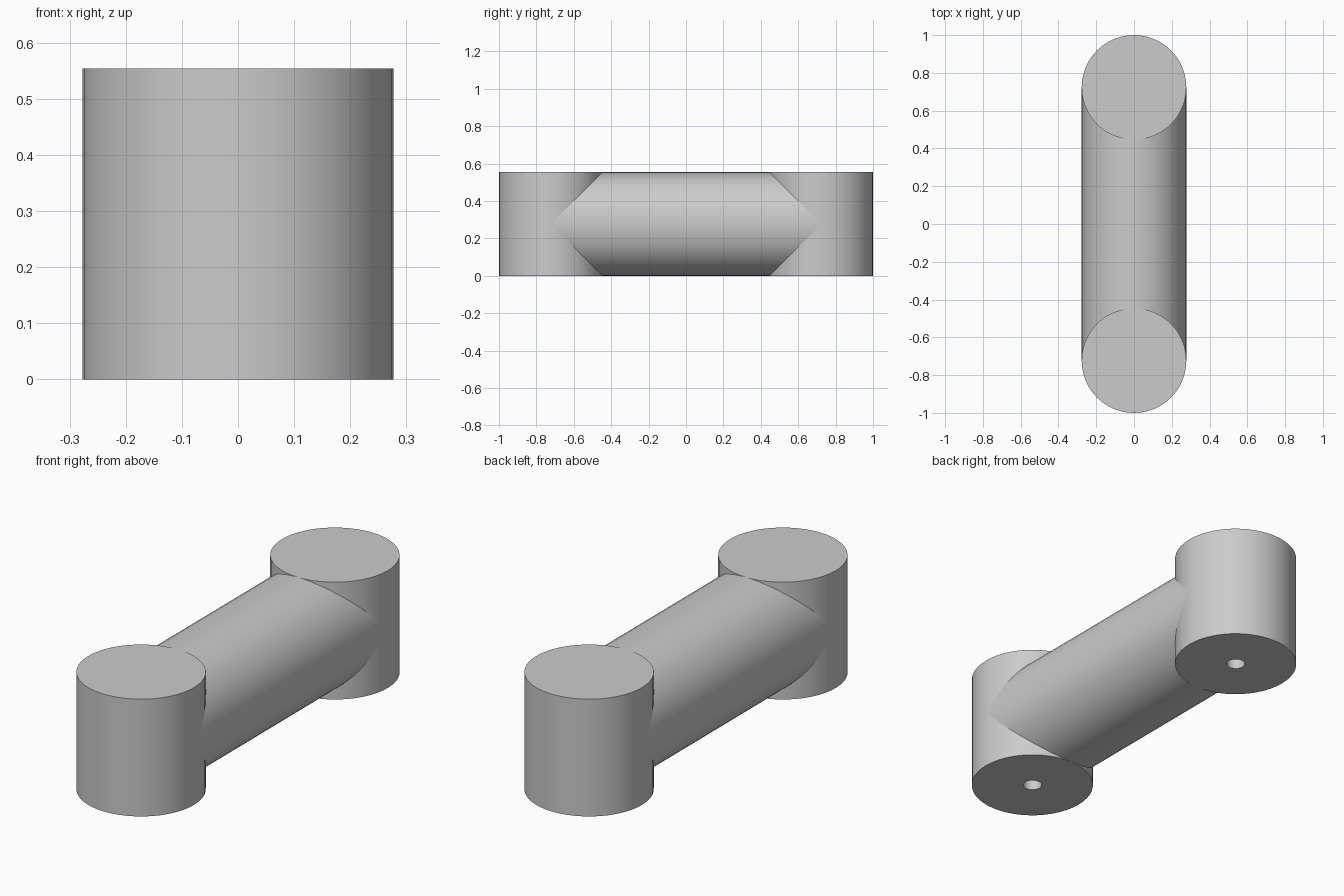
import bpy
import bmesh
from math import cos, sin, pi, radians

if "Cube" in bpy.data.objects:
    bpy.data.objects.remove(bpy.data.objects["Cube"], do_unlink=True)

R = 0.277          # radius of posts and bar
H = 2 * R          # post height
Y = 1 - R          # post centre distance
BORE, DEPTH = 0.042, 0.3
SIDES = 48

grey = bpy.data.materials.new("plain_grey")
grey.use_nodes = True
colour = (0.6, 0.6, 0.6, 1)
grey.diffuse_color = colour
grey.node_tree.nodes["Principled BSDF"].inputs["Base Color"].default_value = colour


def finish(name, bm):
    bmesh.ops.recalc_face_normals(bm, faces=bm.faces[:])
    mesh = bpy.data.meshes.new(name)
    bm.to_mesh(mesh)
    bm.free()
    mesh.materials.append(grey)
    obj = bpy.data.objects.new(name, mesh)
    bpy.context.collection.objects.link(obj)
    bpy.ops.object.select_all(action='DESELECT')
    obj.select_set(True)
    bpy.context.view_layer.objects.active = obj
    bpy.ops.object.shade_smooth_by_angle(angle=radians(35))
    return obj


def bridge(bm, a, b):
    for i in range(SIDES):
        j = (i + 1) % SIDES
        bm.faces.new((a[i], a[j], b[j], b[i]))


angles = [2 * pi * i / SIDES for i in range(SIDES)]


# Upright post with a blind screw hole in its underside
def post(name, y):
    bm = bmesh.new()
    profile = [(R, H), (R, 0), (BORE, 0), (BORE, DEPTH)]
    rings = [[bm.verts.new((r * cos(a), y + r * sin(a), z)) for a in angles]
             for r, z in profile]
    for a, b in zip(rings, rings[1:]):
        bridge(bm, a, b)
    bm.faces.new(rings[0])
    bm.faces.new(rings[-1])
    finish(name, bm)


post("front_post", -Y)
post("back_post", Y)

# Horizontal grip bar, its ends mitred to the curved post walls
bm = bmesh.new()
ends = [[bm.verts.new((R * cos(a), s * (Y - R * abs(sin(a))), R + R * sin(a)))
         for a in angles] for s in (-1, 1)]
bridge(bm, *ends)
bar = finish("grip_bar", bm)
# Open tube: make sure its wall faces outward
wall = bar.data.polygons[0]
if wall.normal.x * wall.center.x + wall.normal.z * (wall.center.z - R) < 0:
    bar.data.flip_normals()
